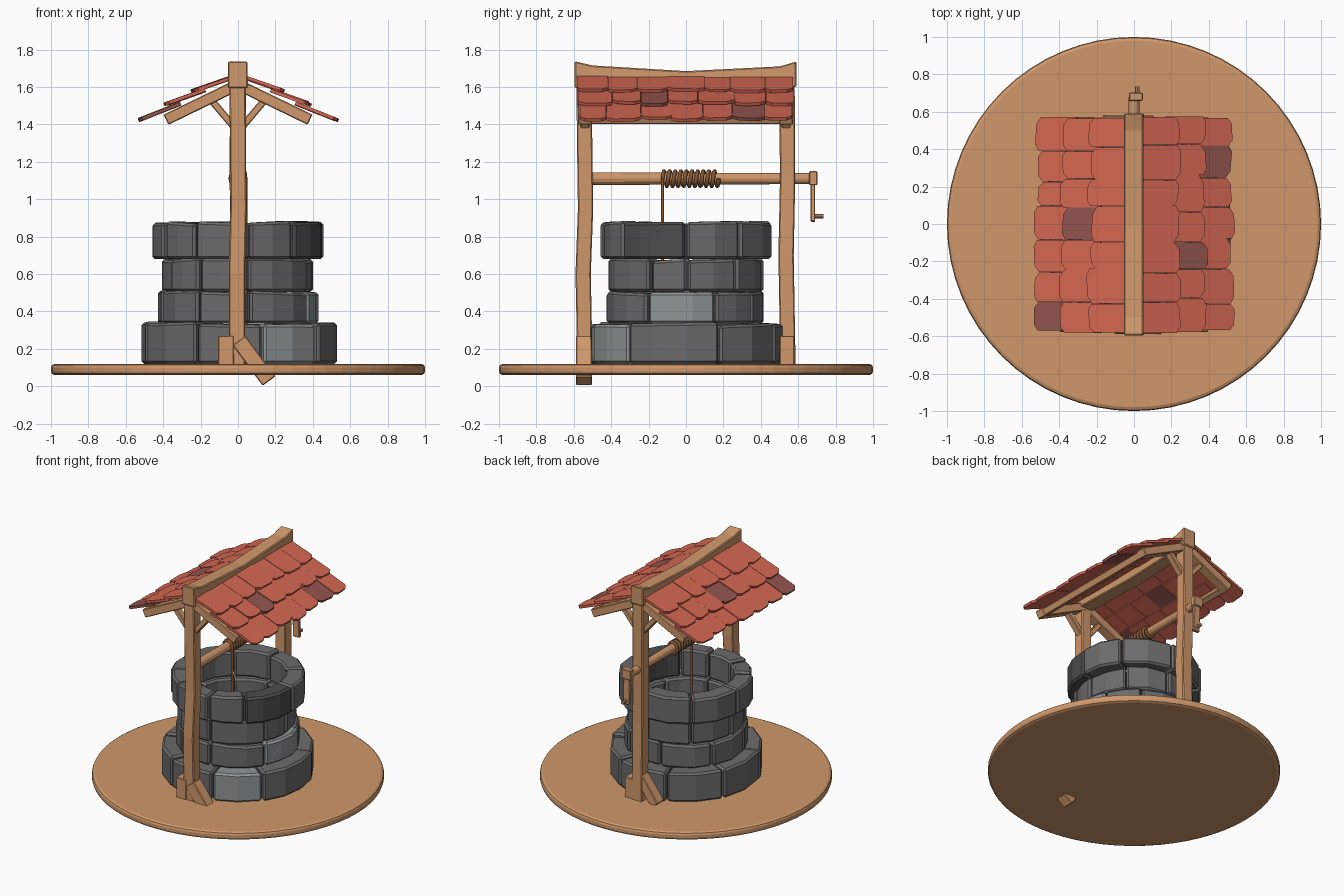
import bpy, bmesh, math, random
from mathutils import Vector

if "Cube" in bpy.data.objects:
    bpy.data.objects.remove(bpy.data.objects["Cube"])
random.seed(4)


def material(name, rgb):
    m = bpy.data.materials.new(name)
    lin = [((c / 255 + 0.055) / 1.055) ** 2.4 for c in rgb]
    m.diffuse_color = (*lin, 1)
    m.use_nodes = True
    m.node_tree.nodes["Principled BSDF"].inputs["Base Color"].default_value = m.diffuse_color
    return m


WOOD = material("warm wood", (208, 152, 107))
STONE = material("mid grey stone", (107, 107, 107))
STONE_LIGHT = material("light grey stone", (142, 150, 149))
STONE_DARK = material("dark grey stone", (77, 77, 77))
TILE = material("red tile", (212, 103, 82))
TILE_DARK = material("maroon tile", (146, 84, 79))
ROPE = material("brown rope", (134, 88, 52))


def jit(a):
    return random.uniform(-a, a)


def finish(name, bm, mats, bevel=0):
    bmesh.ops.recalc_face_normals(bm, faces=bm.faces)
    me = bpy.data.meshes.new(name)
    bm.to_mesh(me)
    bm.free()
    for m in mats:
        me.materials.append(m)
    ob = bpy.data.objects.new(name, me)
    bpy.context.collection.objects.link(ob)
    if bevel:
        mod = ob.modifiers.new("bevel", 'BEVEL')
        mod.width, mod.segments, mod.limit_method = bevel, 1, 'ANGLE'
    return ob


def loft(bm, sections, mat=0):
    """Skin a row of equal point loops and close both ends."""
    rows = [[bm.verts.new(p) for p in s] for s in sections]
    n = len(rows[0])
    faces = [bm.faces.new(rows[0][::-1]), bm.faces.new(rows[-1])]
    for a, b in zip(rows, rows[1:]):
        for i in range(n):
            j = (i + 1) % n
            faces.append(bm.faces.new((a[i], a[j], b[j], b[i])))
    for f in faces:
        f.material_index = mat


def beam(name, a, b, width, side, depth, bevel=0.005):
    """Straight bar from a to b; width runs along side, depth across it."""
    a, b, s = Vector(a), Vector(b), Vector(side).normalized()
    n = (b - a).cross(s).normalized()
    bm = bmesh.new()
    loft(bm, [[p + s * width / 2 * i + n * depth / 2 * j
               for i, j in ((-1, -1), (1, -1), (1, 1), (-1, 1))] for p in (a, b)])
    return finish(name, bm, [WOOD], bevel)


def rod(name, y0, y1, z, r0, r1, x=0.0, sides=12):
    bm = bmesh.new()
    loft(bm, [[(x + r * math.cos(k * math.tau / sides), y, z + r * math.sin(k * math.tau / sides))
               for k in range(sides)] for y, r in ((y0, r0), (y1, r1))])
    return finish(name, bm, [WOOD])


def rope(name, points, radius):
    cu = bpy.data.curves.new(name, 'CURVE')
    cu.dimensions, cu.bevel_depth, cu.bevel_resolution = '3D', radius, 1
    cu.use_fill_caps = True
    sp = cu.splines.new('POLY')
    sp.points.add(len(points) - 1)
    for p, co in zip(sp.points, points):
        p.co = (*co, 1)
    cu.materials.append(ROPE)
    bpy.context.collection.objects.link(bpy.data.objects.new(name, cu))


# Round ground disc with softened rim
bm = bmesh.new()
loft(bm, [[(r * math.cos(k * math.tau / 64), r * math.sin(k * math.tau / 64), z) for k in range(64)]
          for r, z in ((0.98, 0.06), (0.995, 0.067), (1, 0.08), (1, 0.1), (0.995, 0.113), (0.98, 0.12))])
finish("ground_disc", bm, [WOOD])

# Stone courses: bottom, top, inner and outer radius, joint angles, special colours
courses = [
    (0.12, 0.335, 0.29, 0.525, [-75, -36, 20, 65, 110, 155, 200, 245], {0: 1}),
    (0.335, 0.505, 0.29, 0.425, [-29, 22, 57, 100, 150, 195, 240, 278], {0: 1}),
    (0.505, 0.68, 0.30, 0.41, [-28, 1, 42, 85, 130, 175, 210, 240, 277], {}),
    (0.68, 0.875, 0.33, 0.455, [-49, 0, 39, 85, 130, 175, 210, 240, 278], {0: 2}),
]
for c, (z0, z1, r0, r1, joints, special) in enumerate(courses):
    bm = bmesh.new()
    for i, a in enumerate(joints):
        b = joints[i + 1] if i + 1 < len(joints) else joints[0] + 360
        gap = 0.6
        a, b = a + gap, b - gap
        steps = max(2, round((b - a) / 18))
        push, lift, tilt = jit(0.008), jit(0.006), jit(0.007)
        secs = []
        for k in range(steps + 1):
            t = k / steps
            ang = math.radians(a + (b - a) * t)
            ro = r1 + push + jit(0.005)
            top = z1 + lift + tilt * (2 * t - 1)
            secs.append([(r * math.cos(ang), r * math.sin(ang), z)
                         for r, z in ((r0, z0), (ro, z0), (ro, top), (r0, top))])
        loft(bm, secs, special.get(i, 0))
    finish("stone_course_%d" % (c + 1), bm, [STONE, STONE_LIGHT, STONE_DARK], 0.014)

# Two slightly crooked posts
levels = {
    "front_post": [(0.11, -0.005, -0.54), (0.6, -0.006, -0.55), (0.95, 0.002, -0.537),
                   (1.3, 0, -0.542), (1.63, -0.003, -0.545)],
    "back_post": [(0.11, 0.004, 0.545), (0.7, 0.005, 0.535), (1.1, -0.002, 0.543), (1.63, 0, 0.54)],
}
for name, lv in levels.items():
    bm = bmesh.new()
    loft(bm, [[(x + 0.043 * i, y + 0.041 * j, z) for i, j in ((-1, -1), (1, -1), (1, 1), (-1, 1))]
              for z, x, y in lv])
    finish(name, bm, [WOOD], 0.006)

# Foot blocks and diagonal foot braces
Y = (0, 1, 0)
beam("front_foot_block", (-0.065, -0.545, 0.11), (-0.065, -0.545, 0.27), 0.084, Y, 0.085)
beam("front_foot_brace", (0.005, -0.545, 0.245), (0.166, -0.545, 0.028), 0.084, Y, 0.085)
beam("back_foot_block", (0.065, 0.54, 0.11), (0.065, 0.54, 0.27), 0.078, Y, 0.085)
beam("back_foot_brace", (-0.005, 0.54, 0.305), (-0.14, 0.54, 0.115), 0.078, Y, 0.07)

# Sagging ridge beam
bm = bmesh.new()
loft(bm, [[(-0.053, y, lo), (0.053, y, lo), (0.05, y, hi), (-0.053, y, hi)] for y, lo, hi in
          ((-0.595, 1.595, 1.738), (-0.5, 1.59, 1.715), (0, 1.575, 1.685), (0.5, 1.59, 1.71), (0.59, 1.6, 1.736))])
finish("ridge_beam", bm, [WOOD], 0.006)

# Rafters, upper braces and eave beams
for s, sn in ((-1, "left"), (1, "right")):
    for y, yn in ((-0.54, "front"), (0.535, "back")):
        beam(f"{yn}_{sn}_rafter", (0, y, 1.612), (s * 0.385, y, 1.425), 0.075, Y, 0.06)
        beam(f"{yn}_{sn}_upper_brace", (s * 0.02, y, 1.385), (s * 0.16, y, 1.55), 0.05, Y, 0.038)
    beam(f"{sn}_eave_beam", (s * 0.362, -0.56, 1.433), (s * 0.362, 0.56, 1.433), 0.045, (1, 0, -s * 0.49), 0.05)

# Roof tiles: three overlapping rows on each slope
rows = [(0.30, 0.505, 0.006, 0.024), (0.165, 0.36, 0.012, 0.036), (0.035, 0.215, 0.012, 0.036)]
dark = {(-1, 0, 0), (-1, 1, 3), (1, 0, 5), (1, 1, 2)}
slope = math.radians(26)
for s, sn in ((-1, "left"), (1, "right")):
    bm = bmesh.new()
    for r, (x0, x1, lift0, lift1) in enumerate(rows):
        n = 7
        edges = [-0.575 + 1.145 * i / n + (jit(0.02) if 0 < i < n else jit(0.008)) for i in range(n + 1)]
        for i in range(n):
            mid, hw = (edges[i] + edges[i + 1]) / 2, (edges[i + 1] - edges[i]) / 2 - 0.001
            end, skew, up = x1 + jit(0.014), jit(0.008), jit(0.004)
            outline = [(x0, -1), (end - 0.02 + skew, -1), (end + skew / 2, -0.6), (end, 0),
                       (end - skew / 2, 0.6), (end - 0.02 - skew, 1), (x0, 1)]
            loops = []
            for thick in (0, 0.018):
                loop = []
                for x, w in outline:
                    t = (x - x0) / (x1 - x0)
                    h = lift0 + (lift1 - lift0) * t + up + thick
                    z = 1.645 - x * math.tan(slope) + h * math.cos(slope)
                    loop.append((s * (x + h * math.sin(slope)), mid + w * hw, z))
                loops.append(loop)
            loft(bm, loops, int((s, r, i) in dark))
    finish(f"{sn}_roof_tiles", bm, [TILE, TILE_DARK])

# Windlass, crank and handle
rod("windlass", -0.52, 0.68, 1.11, 0.034, 0.029)
beam("crank_collar", (0.01, 0.68, 1.075), (0.01, 0.68, 1.15), 0.044, Y, 0.075)
beam("crank_arm", (0.012, 0.678, 1.1), (0.018, 0.678, 0.88), 0.026, Y, 0.055)
rod("crank_handle", 0.68, 0.735, 0.91, 0.012, 0.012, x=0.018, sides=8)

# Rope wound on the windlass and hanging into the well
turns, per = 10, 16
coil = [(0.04 * math.cos(k * math.tau / per), -0.125 + 0.3 * k / (turns * per),
         1.11 + 0.04 * math.sin(k * math.tau / per)) for k in range(turns * per + 1)]
rope("rope_coil", coil, 0.011)
rope("hanging_rope", [(0.04, -0.125, 1.11), (0.04, -0.125, 0.3)], 0.01)
